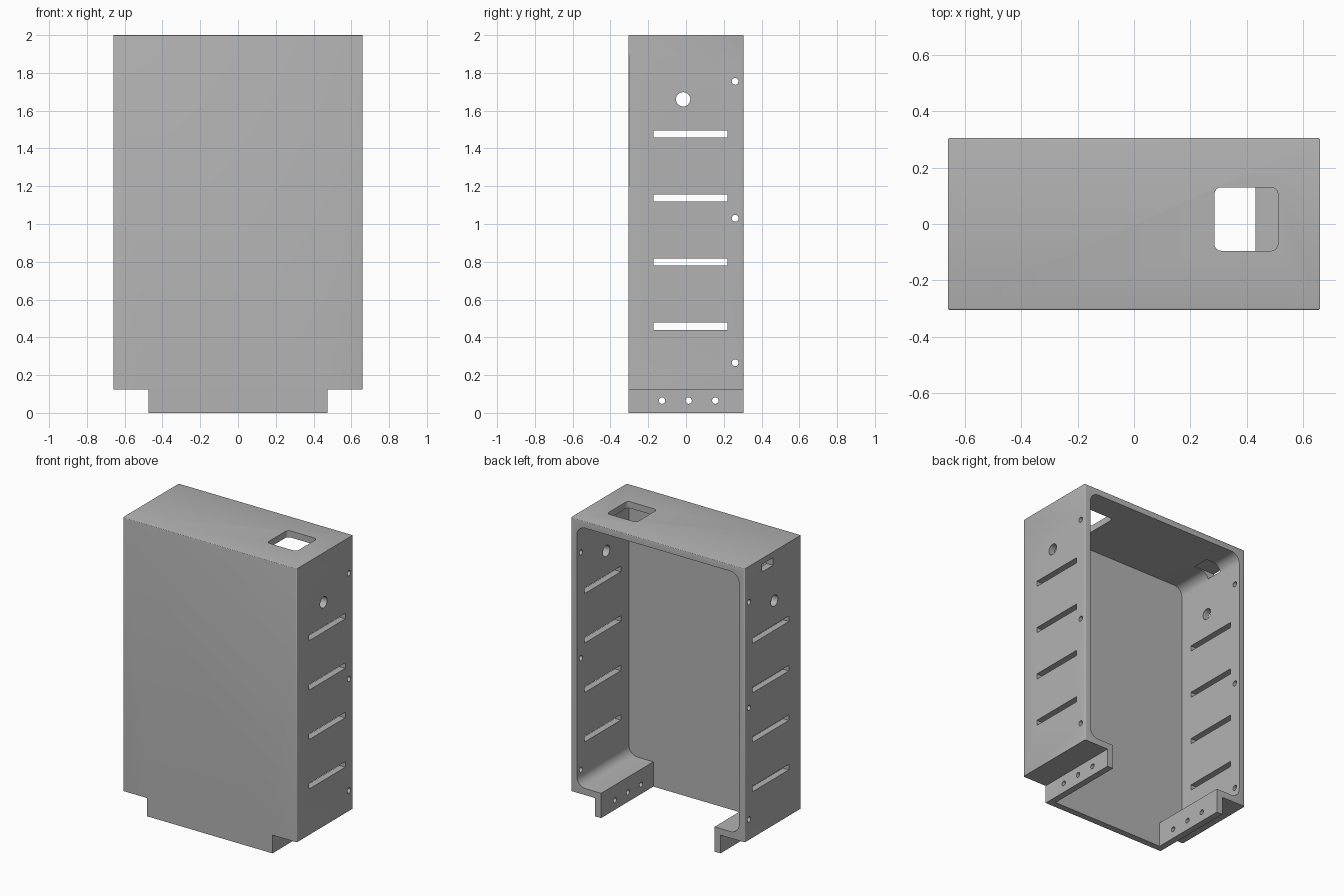
import bpy, bmesh, math
from mathutils import Vector

if "Cube" in bpy.data.objects:
    bpy.data.objects.remove(bpy.data.objects["Cube"])

W, D, H = 0.66, 0.305, 2.0       # half width, half depth, height
T = 0.045                        # wall thickness
STEP, LEG = 0.125, 0.475         # underside of the shelves, half width of the legs

grey = bpy.data.materials.new("plain grey")
grey.use_nodes = True
grey.diffuse_color = (0.45, 0.45, 0.45, 1)
grey.node_tree.nodes["Principled BSDF"].inputs["Base Color"].default_value = grey.diffuse_color


def rounded(points, radius, steps=8):
    """Round the right-angled corners whose radius is above zero."""
    out = []
    for i, (p, r) in enumerate(zip(points, radius)):
        p = Vector(p)
        if r == 0:
            out.append(p)
            continue
        a = (Vector(points[i - 1]) - p).normalized() * r
        b = (Vector(points[(i + 1) % len(points)]) - p).normalized() * r
        for k in range(steps + 1):
            t = k / steps * math.pi / 2
            out.append(p + a * (1 - math.sin(t)) + b * (1 - math.cos(t)))
    return out


def rectangle(u0, u1, v0, v1):
    return [(u0, v0), (u1, v0), (u1, v1), (u0, v1)]


def circle(u, v, r, n=24):
    return [(u + r * math.cos(k * math.tau / n), v + r * math.sin(k * math.tau / n))
            for k in range(n)]


def prism(bm, points, axis, lo, hi):
    """Extrude a flat outline along x, y or z."""
    place = {"x": lambda p, d: (d, p[0], p[1]),
             "y": lambda p, d: (p[0], d, p[1]),
             "z": lambda p, d: (p[0], p[1], d)}[axis]
    a = [bm.verts.new(place(p, lo)) for p in points]
    b = [bm.verts.new(place(p, hi)) for p in points]
    bm.faces.new(a)
    bm.faces.new(b[::-1])
    for i in range(len(a)):
        j = (i + 1) % len(a)
        bm.faces.new((a[j], a[i], b[i], b[j]))


def finish(bm, name):
    bmesh.ops.recalc_face_normals(bm, faces=bm.faces[:])
    mesh = bpy.data.meshes.new(name)
    bm.to_mesh(mesh)
    bm.free()
    mesh.materials.append(grey)
    obj = bpy.data.objects.new(name, mesh)
    bpy.context.collection.objects.link(obj)
    return obj


# Outer body: a tall box that steps in at the bottom
bm = bmesh.new()
prism(bm, [(-LEG, 0), (LEG, 0), (LEG, STEP), (W, STEP),
           (W, H), (-W, H), (-W, STEP), (-LEG, STEP)], "y", -D, D)
soft = [e for e in bm.edges
        if all(v.co.z > STEP - 0.01 and abs(v.co.x) > W - 0.01 for v in e.verts)
        and (e.verts[0].co.y == e.verts[1].co.y)]
bmesh.ops.bevel(bm, geom=soft, offset=0.007, segments=3, profile=0.5, affect="EDGES")
housing = finish(bm, "housing")

# Cavity, open at the back and at the bottom between the legs
bm = bmesh.new()
inner, low, high, leg = W - T, STEP + T, H - T, LEG - T
outline = [(-leg, -0.1), (leg, -0.1), (leg, low), (inner, low),
           (inner, high), (-inner, high), (-inner, low), (-leg, low)]
prism(bm, rounded(outline, [0, 0, 0, 0.065, 0.065, 0.065, 0.065, 0]), "y", T - D, D + 0.1)
cavity = finish(bm, "cavity_cutter")

# Openings through the walls
bm = bmesh.new()
for i in range(4):                                   # vent slots
    z = 0.459 + 0.339 * i
    prism(bm, rectangle(-0.172, 0.22, z - 0.019, z + 0.019), "x", -1, 1)
prism(bm, circle(-0.015, 1.66, 0.038), "x", -1, 1)   # cable holes
for z in (0.265, 1.03, 1.755):                       # cover screw holes
    prism(bm, circle(0.26, z, 0.018), "x", -1, 1)
for y in (-0.127, 0.014, 0.155):                     # leg screw holes
    prism(bm, circle(y, 0.065, 0.017), "x", -1, 1)
prism(bm, rectangle(0.0, 0.12, 1.908, 1.96), "x", -0.8, -0.5)   # small port
prism(bm, rounded(rectangle(0.285, 0.51, -0.095, 0.13), [0.025] * 4),
      "z", 1.8, 2.2)                                 # top window
openings = finish(bm, "opening_cutter")

# Cut, then remove the cutters
bpy.context.view_layer.objects.active = housing
for cutter in (cavity, openings):
    cutter.hide_render = True
    mod = housing.modifiers.new(cutter.name, "BOOLEAN")
    mod.operation, mod.solver, mod.object = "DIFFERENCE", "EXACT", cutter
    bpy.ops.object.modifier_apply(modifier=mod.name)
    bpy.data.objects.remove(cutter)

bpy.ops.object.select_all(action="DESELECT")
housing.select_set(True)
bpy.ops.object.shade_smooth_by_angle(angle=math.radians(35))
